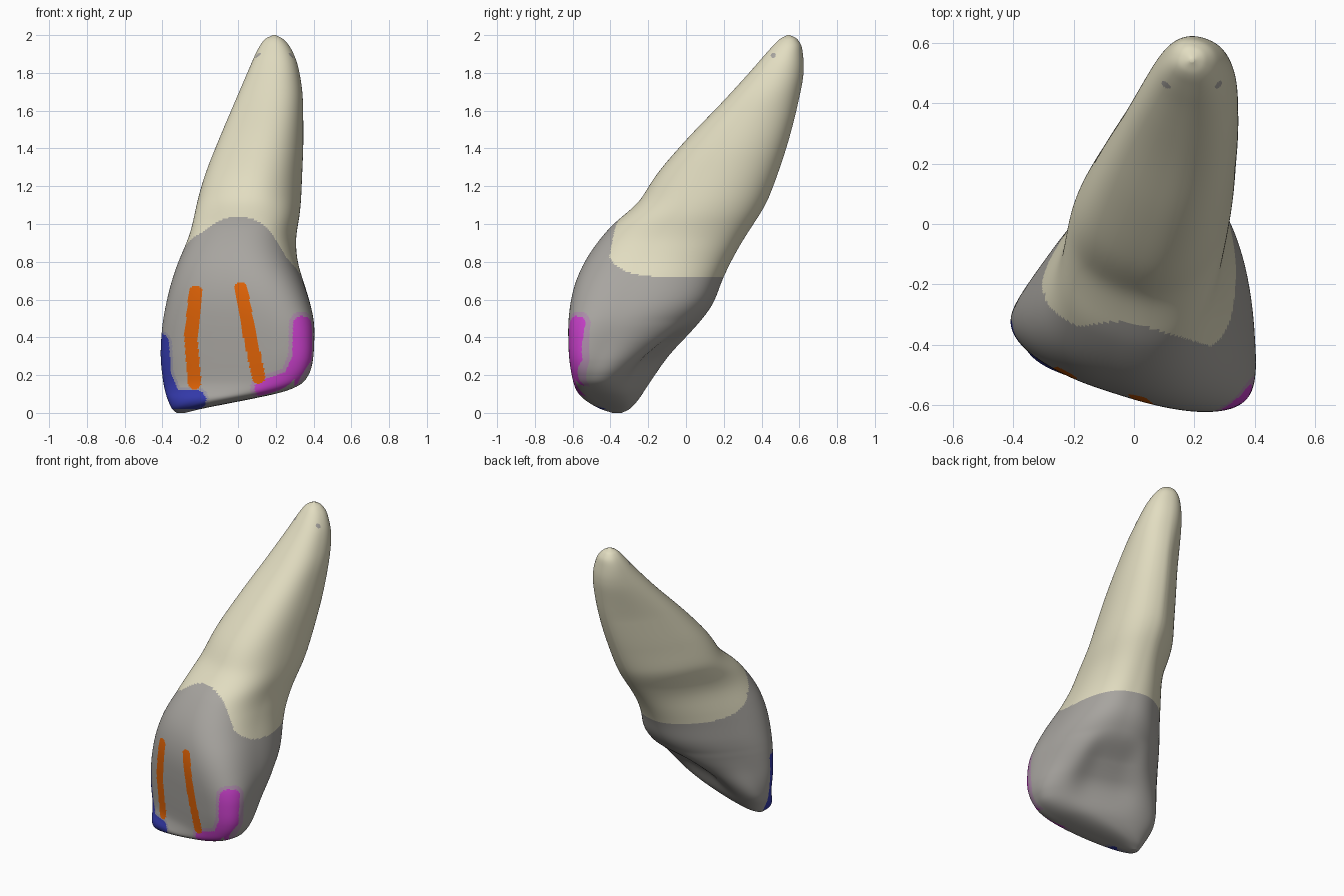
import bpy, bmesh, math

if "Cube" in bpy.data.objects:
    bpy.data.objects.remove(bpy.data.objects["Cube"])

# Measured outline: z, x min, x max, y min, y max
KEYS = [
    (0.00, -.325, -.280, -.390, -.340),
    (0.02, -.348, -.200, -.450, -.300),
    (0.05, -.364, -.050, -.508, -.268),
    (0.09, -.379, .150, -.560, -.238),
    (0.13, -.390, .310, -.588, -.212),
    (0.20, -.401, .378, -.605, -.165),
    (0.30, -.410, .400, -.620, -.095),
    (0.45, -.402, .405, -.624, .045),
    (0.58, -.380, .382, -.612, .145),
    (0.70, -.350, .345, -.582, .190),
    (0.82, -.308, .312, -.525, .248),
    (0.92, -.264, .306, -.455, .305),
    (1.02, -.236, .322, -.365, .370),
    (1.10, -.220, .332, -.262, .420),
    (1.25, -.178, .339, -.165, .480),
    (1.45, -.100, .346, .005, .545),
    (1.65, -.015, .344, .197, .595),
    (1.82, .058, .322, .352, .624),
    (1.93, .108, .280, .448, .615),
    (1.98, .145, .238, .498, .588),
    (2.00, .185, .200, .535, .550),
]
ANGLE = math.radians(-17.6)
CA, SA = math.cos(ANGLE), math.sin(ANGLE)
RINGS, SEGS = 330, 420


def smooth(a, b, x):
    t = max(0, min(1, (x - a) / (b - a)))
    return t * t * (3 - 2 * t)


def slope(i, c):
    # limited slope so the outline never overshoots
    if i in (0, len(KEYS) - 1):
        j = max(1, i)
        return (KEYS[j][c] - KEYS[j - 1][c]) / (KEYS[j][0] - KEYS[j - 1][0])
    a = (KEYS[i][c] - KEYS[i - 1][c]) / (KEYS[i][0] - KEYS[i - 1][0])
    b = (KEYS[i + 1][c] - KEYS[i][c]) / (KEYS[i + 1][0] - KEYS[i][0])
    return 0 if a * b <= 0 else 2 * a * b / (a + b)


def sample(z):
    i = 0
    while i < len(KEYS) - 2 and z > KEYS[i + 1][0]:
        i += 1
    h = KEYS[i + 1][0] - KEYS[i][0]
    t = (z - KEYS[i][0]) / h
    return [(2*t**3 - 3*t*t + 1) * KEYS[i][c] + (t**3 - 2*t*t + t) * h * slope(i, c)
            + (3*t*t - 2*t**3) * KEYS[i + 1][c] + (t**3 - t*t) * h * slope(i + 1, c)
            for c in range(1, 5)]


def soft_sample(z):
    r = min(.05, .25 * z, .25 * (2 - z))
    rows = [sample(z + r * k / 3) for k in range(-3, 4)]
    return [sum(col) / 7 for col in zip(*rows)]


def section(z, ratio, count):
    # rounded-box outline, narrowed and hollowed on the tongue side
    n = 2.5 + .3 * smooth(.03, .2, z) - .3 * smooth(.4, .9, z) - .25 * smooth(.8, 1.2, z)
    taper = .32 * smooth(.1, .45, z) - .1 * smooth(.6, 1.1, z) - .22 * smooth(1.5, 2, z)
    lean = .5 * smooth(.7, 1.3, z)
    hollow = .15 * smooth(.1, .3, z) * (1 - smooth(.37, .5, z))
    pts = []
    for k in range(count):
        a = 2 * math.pi * k / count
        # keep samples even on flat sections
        c, s = math.cos(a) * ratio ** -.25, math.sin(a) * ratio ** .25
        r = (abs(c) ** n + abs(s) ** n) ** (-1 / n)
        u, w = r * c, r * s
        v = w * ratio
        if w > 0:
            v -= hollow * math.exp(-(u / .58) ** 4) * min(1, w * 1.5)
        u *= 1 - taper * w * (1 + lean * (1 if u < 0 else -1) * min(1, abs(u) * 3))
        pts.append((u * CA - v * SA, u * SA + v * CA))
    xs, ys = [p[0] for p in pts], [p[1] for p in pts]
    return pts, min(xs), max(xs), min(ys), max(ys)


def ring(z):
    x0, x1, y0, y1 = soft_sample(z)
    # find the depth that fits the outline without skewing it
    lo, hi = .2, 2
    for _ in range(16):
        mid = (lo + hi) / 2
        _, ax, bx, ay, by = section(z, mid, 140)
        if (by - ay) / (bx - ax) < (y1 - y0) / (x1 - x0):
            lo = mid
        else:
            hi = mid
    pts, ax, bx, ay, by = section(z, lo, SEGS)
    return [(x0 + (p[0] - ax) / (bx - ax) * (x1 - x0),
             y0 + (p[1] - ay) / (by - ay) * (y1 - y0), z) for p in pts]


# Painted strokes in the front plane (x, z)
STRIPES = [[(-.225, .64), (-.25, .40), (-.23, .16)], [(.015, .66), (.06, .42), (.11, .19)]]
RIGHT_CORNER = [(.335, .47), (.33, .29), (.28, .18), (.13, .13)]
LEFT_CORNER = [(-.415, .37), (-.405, .20), (-.35, .07), (-.22, .07)]


def dist(x, z, path):
    best = 9
    for (ax, az), (bx, bz) in zip(path, path[1:]):
        dx, dz = bx - ax, bz - az
        t = max(0, min(1, ((x - ax) * dx + (z - az) * dz) / (dx * dx + dz * dz)))
        best = min(best, math.hypot(x - ax - t * dx, z - az - t * dz))
    return best


def colour_of(p):
    v = -SA * p.x + CA * p.y          # depth towards the tongue side
    if p.z > 1.06:                    # root, with a small spot near its tip
        return 0 if math.hypot(p.y - .462, p.z - 1.893) < .013 else 1
    if p.z > .7:                      # gum line: arch in front, level behind
        front = v > -.31 or (p.z > .85 and p.z > 1.04 - 2.4 * p.x ** 2)
        base = .715 + .1 * math.exp(-(v + .30) / .09)
        return 1 if p.z > base and front else 0
    if v < -.30:
        edge = v < -.47
        if edge and min(dist(p.x, p.z, s) for s in STRIPES) < .035:
            return 2
        if edge or p.x > .3:
            d = dist(min(p.x, .335 + (p.x - .335) * .7), p.z, RIGHT_CORNER)
            if p.x > .3:
                d = math.hypot(d, max(0, p.y + .555))
            if d < .065:
                return 3 if d < .043 else 5
        if edge or (p.x < -.3 and v < -.43):
            d = dist(p.x, p.z, LEFT_CORNER)
            if d < .065:
                return 4 if d < .05 else 6
    return 0


def material(name, r, g, b):
    m = bpy.data.materials.new(name)
    m.diffuse_color = [((c / 255 + .055) / 1.055) ** 2.4 for c in (r, g, b)] + [1]
    m.use_nodes = True
    m.node_tree.nodes["Principled BSDF"].inputs["Base Color"].default_value = m.diffuse_color
    return m


# Tooth: stacked rings from biting edge to root tip
bm = bmesh.new()
rows = [[bm.verts.new(p) for p in ring(1 - math.cos(math.pi * i / RINGS))]
        for i in range(RINGS + 1)]
for lo, hi in zip(rows, rows[1:]):
    for k in range(SEGS):
        n = (k + 1) % SEGS
        bm.faces.new((lo[k], lo[n], hi[n], hi[k]))
bm.faces.new(rows[0][::-1])
bm.faces.new(rows[-1])
for f in bm.faces:
    f.material_index = colour_of(f.calc_center_median())
    f.smooth = True
mesh = bpy.data.meshes.new("tooth")
bm.to_mesh(mesh)
bm.free()
for args in [("crown grey", 168, 165, 160), ("root cream", 226, 221, 193),
             ("stripe orange", 222, 98, 6), ("corner magenta", 200, 64, 202),
             ("corner blue", 52, 58, 172), ("pale magenta", 174, 142, 172),
             ("pale blue", 150, 148, 164)]:
    mesh.materials.append(material(*args))
tooth = bpy.data.objects.new("tooth", mesh)
bpy.context.collection.objects.link(tooth)
